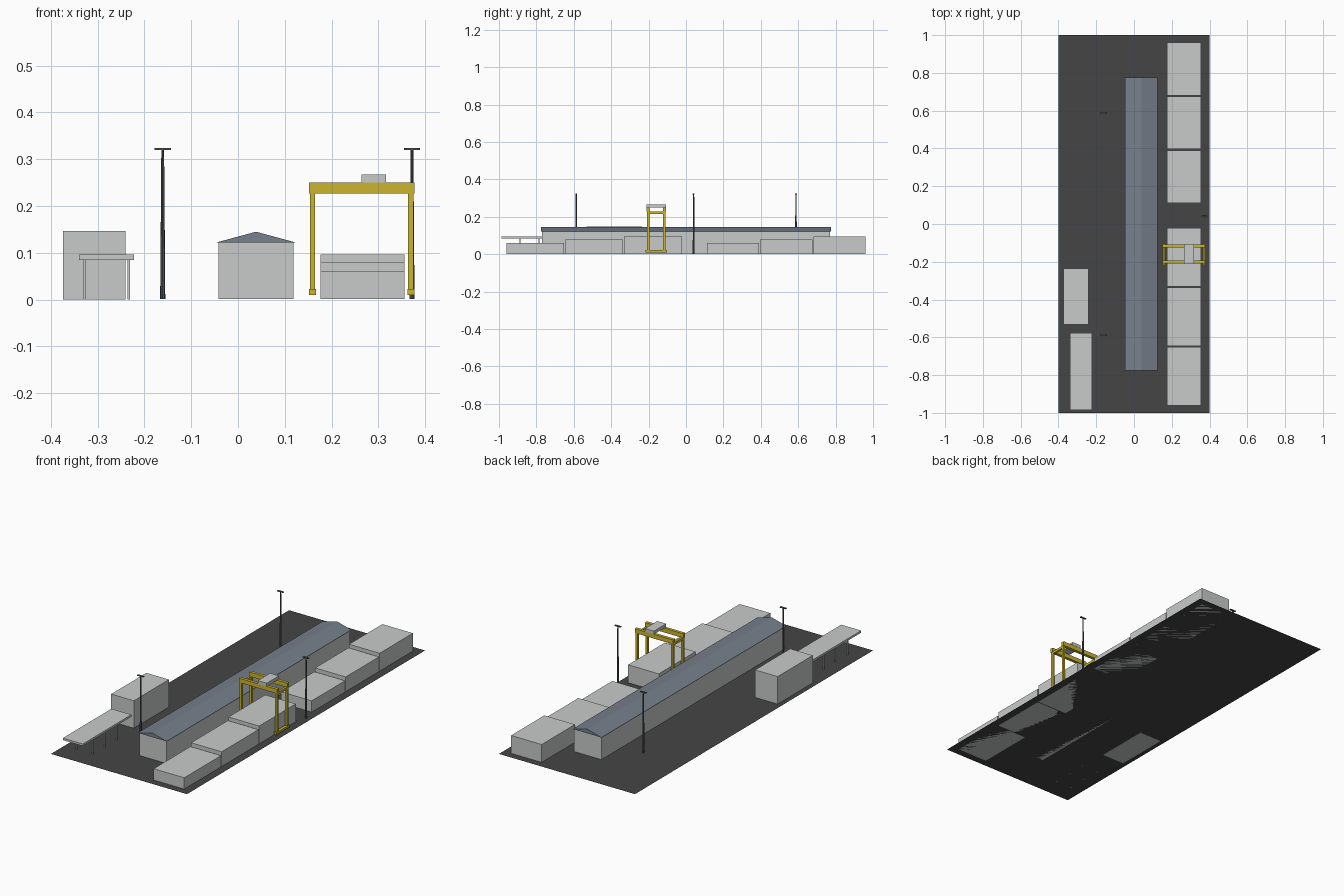
import bpy
import bmesh
from mathutils import Matrix, Vector

cube = bpy.data.objects.get("Cube")
if cube:
    bpy.data.objects.remove(cube, do_unlink=True)


def material(name, rgb):
    m = bpy.data.materials.new(name)
    m.use_nodes = True
    color = (*rgb, 1.0)
    m.diffuse_color = color
    m.node_tree.nodes["Principled BSDF"].inputs["Base Color"].default_value = color
    return m


asphalt = material("asphalt", (0.06, 0.06, 0.06))
pale_grey = material("pale grey", (0.58, 0.6, 0.59))
slate = material("slate roof", (0.18, 0.215, 0.26))
yellow = material("crane yellow", (0.6, 0.46, 0.03))
steel = material("dark steel", (0.085, 0.1, 0.115))


def finish(name, bm, mat):
    bmesh.ops.recalc_face_normals(bm, faces=bm.faces)
    mesh = bpy.data.meshes.new(name)
    bm.to_mesh(mesh)
    bm.free()
    mesh.materials.append(mat)
    obj = bpy.data.objects.new(name, mesh)
    bpy.context.collection.objects.link(obj)
    return obj


def add_box(bm, x, y, z):
    """Add a box spanning the (low, high) pairs x, y, z."""
    size = Vector((x[1] - x[0], y[1] - y[0], z[1] - z[0]))
    mid = Vector((sum(x), sum(y), sum(z))) / 2
    bmesh.ops.create_cube(bm, size=1, matrix=Matrix.Translation(mid) @ Matrix.Diagonal(size).to_4x4())


def box(name, mat, x, y, z):
    bm = bmesh.new()
    add_box(bm, x, y, z)
    return finish(name, bm, mat)


def around(c, half):
    return (c - half, c + half)


GROUND = 0.001

# Yard surface: a single sheet
bm = bmesh.new()
bmesh.ops.create_grid(bm, x_segments=1, y_segments=1, size=1,
                      matrix=Matrix.Translation((0, 0, GROUND)) @ Matrix.Diagonal((0.4, 1, 1, 1)))
finish("yard_ground", bm, asphalt)

# Two runs of stacked storage blocks, each rising towards the back
for run, start, step in (("front", -0.96, 0.3145), ("back", 0.111, 0.2853)):
    for i, height in enumerate((0.061, 0.079, 0.096)):
        y = start + i * step
        box(f"{run}_storage_block_{i + 1}", pale_grey, (0.176, 0.356), (y, y + step - 0.006), (GROUND, height))

# Warehouse walls and gabled roof
WX = 0.0385
box("warehouse_walls", pale_grey, around(WX, 0.08), around(0, 0.77), (GROUND, 0.122))
bm = bmesh.new()
gable = [bm.verts.new((WX + dx, -0.776, z)) for dx, z in ((-0.085, 0.122), (0.085, 0.122), (0, 0.145))]
face = bm.faces.new(gable)
grown = bmesh.ops.extrude_face_region(bm, geom=[face], use_keep_orig=True)["geom"]
bmesh.ops.translate(bm, verts=[v for v in grown if isinstance(v, bmesh.types.BMVert)], vec=(0, 1.552, 0))
finish("warehouse_roof", bm, slate)

# Office block
box("office_block", pale_grey, (-0.374, -0.241), (-0.531, -0.236), (0, 0.147))

# Gate canopy on two rows of posts
box("canopy_roof", pale_grey, (-0.34, -0.2225), (-0.986, -0.578), (0.085, 0.096))
bm = bmesh.new()
for x in (-0.329, -0.2335):
    for y in (-0.887, -0.785, -0.685):
        add_box(bm, around(x, 0.003), around(y, 0.003), (0, 0.086))
finish("canopy_posts", bm, pale_grey)

# Gantry crane
CX, CY = 0.2645, -0.159
bm = bmesh.new()
for sx in (-1, 1):
    leg_x = CX + sx * 0.105
    for sy in (-1, 1):
        add_box(bm, around(leg_x, 0.0055), around(CY + sy * 0.042, 0.0065), (0.02, 0.23))
    add_box(bm, around(leg_x, 0.0075), around(CY, 0.057), (0.01, 0.022))
    add_box(bm, around(leg_x, 0.0055), around(CY, 0.042), (0.216, 0.229))
finish("crane_legs", bm, yellow)
bm = bmesh.new()
for sy in (-1, 1):
    add_box(bm, around(CX, 0.1125), around(CY + sy * 0.043, 0.008), (0.227, 0.25))
finish("crane_beams", bm, yellow)
box("crane_trolley", pale_grey, (0.264, 0.3165), around(CY, 0.052), (0.25, 0.267))

# Floodlight masts: tapered pole with a flat lamp bar
for name, x, y in (("front", -0.161, -0.587), ("back", -0.161, 0.588), ("side", 0.372, 0.041)):
    bm = bmesh.new()
    bmesh.ops.create_cone(bm, cap_ends=True, segments=8, radius1=0.0055, radius2=0.003, depth=0.319,
                          matrix=Matrix.Translation((x, y, GROUND + 0.1595)))
    add_box(bm, around(x, 0.0175), around(y, 0.005), (0.32, 0.324))
    finish(f"{name}_light_mast", bm, steel)
